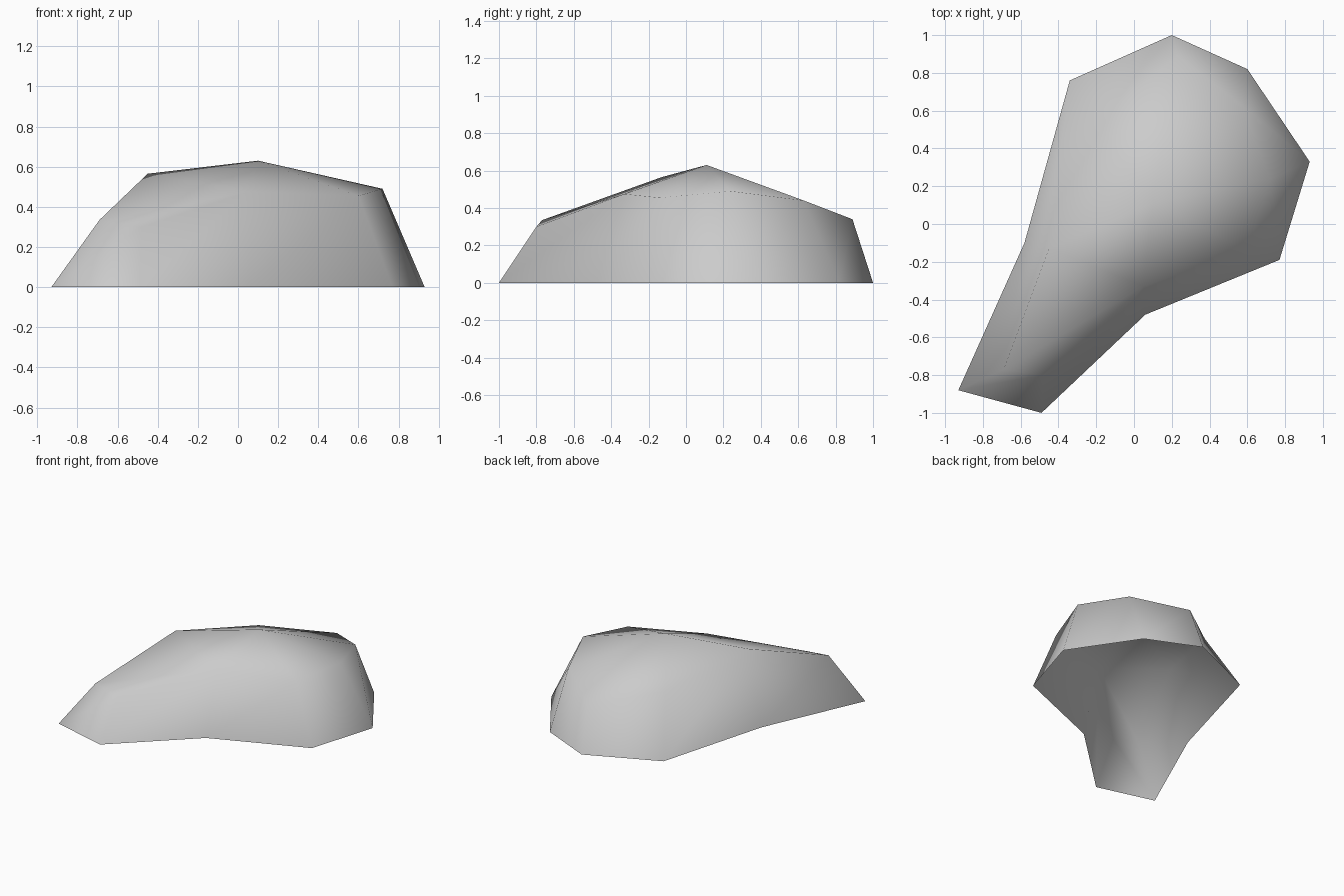
import bpy
import bmesh

starter = bpy.data.objects.get("Cube")
if starter:
    bpy.data.objects.remove(starter, do_unlink=True)


def make_material(name, value):
    material = bpy.data.materials.new(name)
    material.use_nodes = True
    colour = (value, value, value, 1)
    material.diffuse_color = colour
    material.node_tree.nodes["Principled BSDF"].inputs["Base Color"].default_value = colour
    return material


# Ground outline, counter-clockwise from the narrow end
outline = [(-.93, -.88), (-.49, -1), (.06, -.48), (.77, -.19), (.93, .33),
           (.6, .82), (.2, 1), (-.34, .76), (-.58, -.1)]

# Shoulder above each outline point, and the summit
shoulder = [(-.69, -.77, .335), (-.48, -.8, .3), (.05, -.33, .475),
            (.6, -.14, .455), (.72, .24, .49), (.57, .63, .44),
            (.23, .89, .34), (-.2, .54, .42), (-.45, -.13, .565)]
summit = (.1, .11, .63)


def build_boulder(name, material):
    bm = bmesh.new()
    base = [bm.verts.new((x, y, 0)) for x, y in outline]
    rim = [bm.verts.new(point) for point in shoulder]
    peak = bm.verts.new(summit)
    count = len(base)

    # Sloping walls, left open underneath
    for i in range(count):
        j = (i + 1) % count
        bm.faces.new((base[i], base[j], rim[j], rim[i]))

    # Flat ridge over the narrow end
    tail_left, tail_right, neck_right, neck_left = rim[0], rim[1], rim[2], rim[-1]
    bm.faces.new((tail_left, tail_right, neck_right, neck_left))

    # Fan of facets from the summit to the shoulder of the wide end
    crown = rim[2:]
    for i, corner in enumerate(crown):
        following = crown[(i + 1) % len(crown)]
        bm.faces.new((peak, corner, following))

    for face in bm.faces:
        face.smooth = True
    mesh = bpy.data.meshes.new(name)
    bm.to_mesh(mesh)
    bm.free()
    mesh.materials.append(material)
    boulder = bpy.data.objects.new(name, mesh)
    bpy.context.collection.objects.link(boulder)
    return boulder


build_boulder("boulder", make_material("stone grey", .6))
